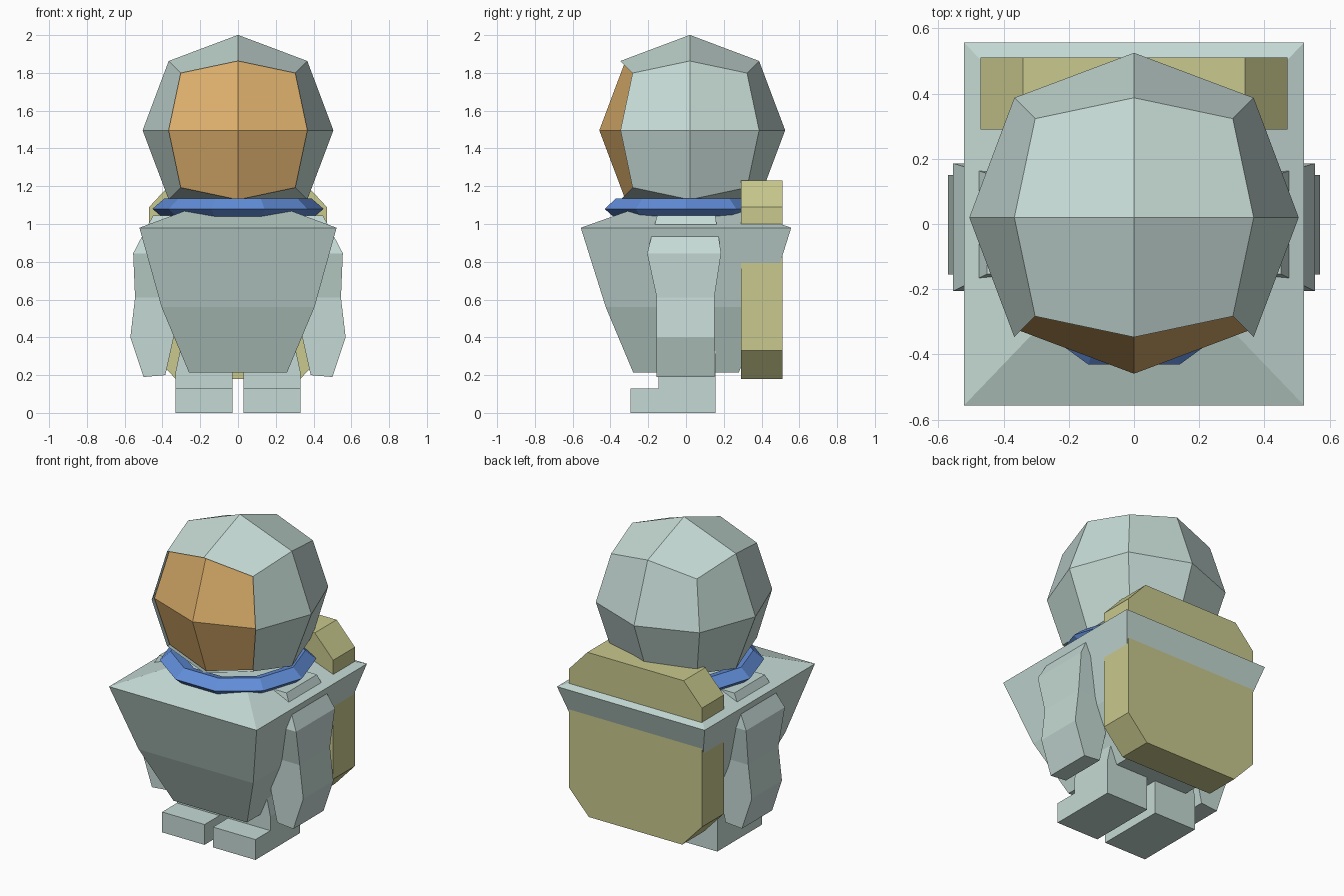
import bpy, bmesh
from math import sin, cos, pi
from mathutils import Vector

if "Cube" in bpy.data.objects:
    bpy.data.objects.remove(bpy.data.objects["Cube"])


def material(name, rgb):
    m = bpy.data.materials.new(name)
    m.diffuse_color = (*rgb, 1)
    m.use_nodes = True
    m.node_tree.nodes["Principled BSDF"].inputs["Base Color"].default_value = m.diffuse_color
    return m


SUIT = material("pale_suit", (0.56, 0.70, 0.66))
VISOR = material("amber", (0.72, 0.43, 0.15))
PACK = material("khaki", (0.58, 0.58, 0.27))
BLUE = material("blue", (0.12, 0.27, 0.70))


def finish(name, bm, mat):
    bmesh.ops.recalc_face_normals(bm, faces=bm.faces)
    me = bpy.data.meshes.new(name)
    bm.to_mesh(me)
    bm.free()
    me.materials.append(mat)
    ob = bpy.data.objects.new(name, me)
    bpy.context.collection.objects.link(ob)
    return ob


def loft(name, rings, mat, closed=False):
    """Skin equal-length rings of points; cap the ends unless closed."""
    bm = bmesh.new()
    vs = [[bm.verts.new(p) for p in r] for r in rings]
    pairs = list(zip(vs, vs[1:])) + ([(vs[-1], vs[0])] if closed else [])
    for a, b in pairs:
        for i in range(len(a)):
            j = (i + 1) % len(a)
            bm.faces.new((a[i], a[j], b[j], b[i]))
    if not closed:
        bm.faces.new(vs[0])
        bm.faces.new(vs[-1])
    return finish(name, bm, mat)


def rect(x0, x1, y0, y1, z0, z1=None):
    """Rectangle section; z0 is the height at x0, z1 at x1."""
    z1 = z0 if z1 is None else z1
    return [(x0, y0, z0), (x1, y0, z1), (x1, y1, z1), (x0, y1, z0)]


# Head: once-divided cube rounded into a 24-quad ball
def ball_part(name, front, offset, mat):
    bm = bmesh.new()
    bmesh.ops.create_cube(bm, size=2)
    bmesh.ops.subdivide_edges(bm, edges=bm.edges[:], cuts=1, use_grid_fill=True)
    drop = [f for f in bm.faces
            if (f.calc_center_median().y < -0.9) != front]
    bmesh.ops.delete(bm, geom=drop, context='FACES')
    size = {1: 0.505, 2: 0.367, 3: 0.303}
    for v in bm.verts:
        n = sum(abs(c) > 0.5 for c in v.co)
        v.co = v.co * size[n] + Vector((0, 0.02 + offset, 1.496))
    ob = finish(name, bm, mat)
    return ob


helmet = ball_part("helmet", False, 0, SUIT)
# Visor: the front of the ball, set slightly back in the opening
visor = ball_part("visor", True, 0.026, VISOR)

# Collar: ten-sided ring with a five-sided section
section = [(0.453, 1.08), (0.39, 1.135), (0.32, 1.115), (0.32, 1.055), (0.40, 1.035)]
loft("collar", [[(r * cos(k * pi / 5), r * sin(k * pi / 5), z) for k in range(10)]
                for r, z in section], BLUE, closed=True)

# Torso: square, widest at the shoulders
loft("torso", [rect(-x, x, -y, y, z) for x, y, z in
               [(0.26, 0.28, 0.215), (0.405, 0.425, 0.56),
                (0.522, 0.557, 0.98), (0.285, 0.31, 1.068)]], SUIT)

# Backpack: slab with cut corners
outline = [(0.33, 0.18), (0.47, 0.33), (0.47, 1.09), (0.34, 1.23)]
outline += [(-x, z) for x, z in reversed(outline)]
loft("backpack", [[(x, y, z) for x, z in outline] for y in (0.29, 0.51)], PACK)

# Arms, legs and feet, one per side
for side, s in (("right", 1), ("left", -1)):
    arm = [rect(0.34, 0.45, -0.153, 0.155, 1.045),
           rect(0.37, 0.555, -0.206, 0.186, 0.845),
           rect(0.37, 0.545, -0.155, 0.15, 0.61),
           rect(0.34, 0.57, -0.155, 0.15, 0.40),
           rect(0.385, 0.50, -0.155, 0.15, 0.20, 0.19)]
    parts = {"arm": arm,
             "leg": [rect(0.03, 0.33, -0.145, 0.155, z) for z in (0.13, 0.36)],
             "foot": [rect(0.03, 0.33, -0.295, 0.155, z) for z in (0, 0.13)]}
    parts["leg"][1] = rect(0.03, 0.30, -0.145, 0.155, 0.36)
    parts["leg"].insert(1, rect(0.03, 0.33, -0.145, 0.155, 0.22))
    for part, rings in parts.items():
        loft(f"{side}_{part}", [[(s * x, y, z) for x, y, z in r] for r in rings], SUIT)
